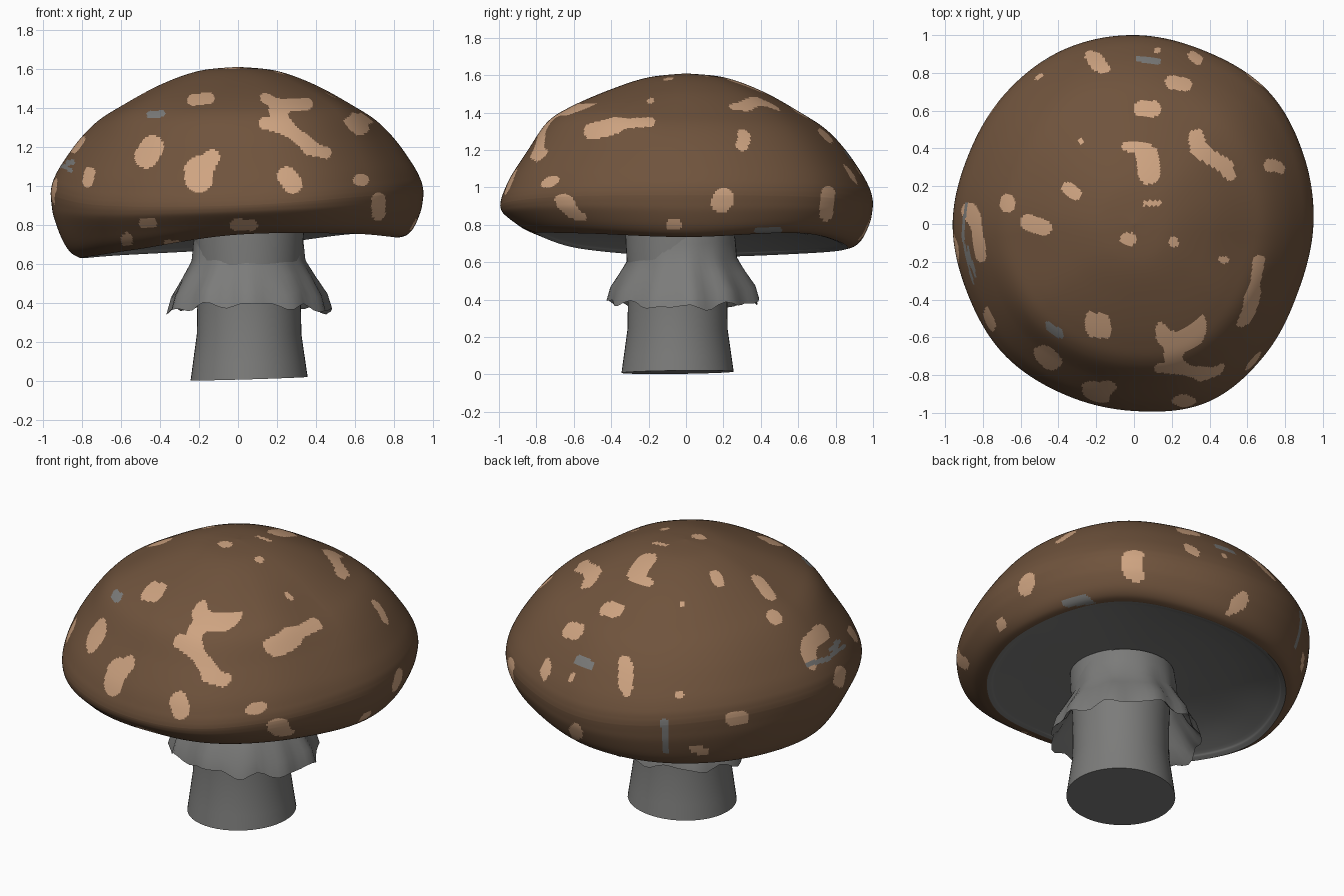
import bpy, bmesh, math
from mathutils import Vector

if "Cube" in bpy.data.objects:
    bpy.data.objects.remove(bpy.data.objects["Cube"])


def material(name, rgb):
    m = bpy.data.materials.new(name)
    m.diffuse_color = (*rgb, 1)
    m.use_nodes = True
    m.node_tree.nodes["Principled BSDF"].inputs["Base Color"].default_value = m.diffuse_color
    return m


BROWN = material("cap brown", (0.16, 0.087, 0.046))
TAN = material("spot tan", (0.62, 0.37, 0.22))
GREY = material("stem grey", (0.20, 0.20, 0.195))


def spline(pts, t, closed=False):
    """Catmull-Rom value at t in 0..1 through a list of numbers."""
    n = len(pts)
    f = t * (n if closed else n - 1)
    i = int(f) if closed else min(int(f), n - 2)
    f -= i
    at = (lambda k: pts[k % n]) if closed else (lambda k: pts[max(0, min(n - 1, k))])
    a, b, c, d = (at(i + k) for k in (-1, 0, 1, 2))
    return b + 0.5 * f * (c - a + f * (2 * a - 5 * b + 4 * c - d + f * (3 * (b - c) + d - a)))


def loft(name, rows, cols, point, mats, closed_loop=False):
    """Surface made of rings; point(row, turn) gives a position."""
    bm = bmesh.new()
    g = [[bm.verts.new(point(i, j / cols)) for j in range(cols)] for i in range(rows)]
    for i in range(rows if closed_loop else rows - 1):
        lo, hi = g[i], g[(i + 1) % rows]
        for j in range(cols):
            k = (j + 1) % cols
            f = bm.faces.new((lo[j], lo[k], hi[k], hi[j]))
            f.material_index = 2 if (len(mats) == 3 and i >= UPPER + ROLL) else 0
    bmesh.ops.remove_doubles(bm, verts=bm.verts, dist=1e-5)
    bmesh.ops.recalc_face_normals(bm, faces=bm.faces)
    me = bpy.data.meshes.new(name)
    bm.to_mesh(me)
    bm.free()
    for m in mats:
        me.materials.append(m)
    ob = bpy.data.objects.new(name, me)
    bpy.context.collection.objects.link(ob)
    bpy.ops.object.select_all(action='DESELECT')
    ob.select_set(True)
    bpy.context.view_layer.objects.active = ob
    bpy.ops.object.shade_smooth_by_angle(angle=math.radians(35))
    return ob


# --- Cap: outline, widest height, rim height and taper below, around the turn (from +x, ccw)
RAD = [.95, .97, 1.0, .99, 1.0, .995, .97, .95, .96, .955, .975, .975, .99, 1.02, .98, .94]
WIDE = [.96, .95, .91, .96, .96, .90, .90, .95]
RIM = [.735, .755, .68, .645, .63, .67, .75, .755]
TAPER = [0, 0, 0, 0, .35, 1.1, 1, .55]
# upper, lower and underside profiles; the front (F) is fuller above and tapers below
UP_R = [0, .21, .42, .63, .75, .85, .94, .982, .996, 1.0]
UP_H = [1, .967, .855, .685, .57, .42, .235, .12, .05, 0]
UP_F = [1, .967, .87, .74, .625, .42, .225, .10, .04, 0]
LOW_R = [1.0, .996, .985, .95, .91, .865]
LOW_F = [1.0, .996, .98, .925, .87, .80]
LOW_H = [1, .84, .6, .25, .06, 0]
LOW_G = [1, .87, .70, .41, .17, 0]
IN_R = [1, .97, .93, .7, .35, 0]
IN_H = [0, .08, .2, .6, .93, 1]
UPPER, ROLL, INNER = 130, 24, 20
TOP, CEIL = 1.61, .79
columns = {}


def column(t):
    if t not in columns:
        k = max(0, min(1, (-math.sin(math.tau * t) - .1) / .6))
        columns[t] = [spline(c, t, True) for c in (RAD, WIDE, RIM, TAPER)] + [k * k * (3 - 2 * k)]
    return columns[t]


def cap_point(i, t):
    R, w, b, low, k = column(t)

    def mix(side, front, s, k):
        return (1 - k) * spline(side, s) + k * spline(front, s)
    if i <= UPPER:
        s = i / UPPER
        r, z = spline(UP_R, s), w + (TOP - w) * mix(UP_H, UP_F, s, k)
    elif i <= UPPER + ROLL:
        s = (i - UPPER) / ROLL
        r, z = mix(LOW_R, LOW_F, s, low), b + (w - b) * mix(LOW_H, LOW_G, s, low)
    else:
        s = (i - UPPER - ROLL) / INNER
        r, z = mix(LOW_R, LOW_F, 1, low) * spline(IN_R, s), b + (CEIL - b) * spline(IN_H, s)
    a = math.tau * t
    return (R * r * math.cos(a), R * r * math.sin(a), z)


cap = loft("cap", UPPER + ROLL + INNER + 1, 540, cap_point, [BROWN, TAN, GREY])

# --- Spots: rounded strokes (u1, v1, u2, v2, radius) projected from four sides
FRONT = [(-.47, 1.15, -.44, 1.20, .06), (-.20, 1.04, -.20, 1.08, .074), (-.17, 1.10, -.13, 1.15, .037),
         (.25, 1.05, .28, 1.01, .05), (-.77, 1.02, -.76, 1.07, .028), (.62, 1.03, .64, 1.03, .03),
         (.72, .86, .72, .93, .036), (-.01, .80, .07, .80, .03), (-.48, .81, -.44, .81, .027),
         (-.57, .72, -.57, .73, .03), (-.36, .70, -.31, .70, .022), (-.23, 1.44, -.15, 1.45, .03),
         (.14, 1.45, .20, 1.42, .026), (.22, 1.41, .35, 1.42, .032), (.20, 1.39, .23, 1.31, .042),
         (.14, 1.32, .22, 1.31, .033), (.25, 1.30, .36, 1.21, .036), (.37, 1.19, .45, 1.17, .032)]
RIGHT = [(-.50, 1.30, -.38, 1.33, .045), (-.36, 1.34, -.19, 1.35, .026), (.19, .92, .20, .94, .057),
         (.30, 1.23, .31, 1.25, .034), (-.08, .80, -.05, .80, .027), (.75, .86, .76, .97, .037)]
ABOVE = [(-.23, .89, -.20, .84, .03), (.20, .75, .27, .74, .036), (.31, .89, .34, .87, .026),
         (.12, .92, .13, .92, .015), (.04, .61, .10, .61, .043), (-.04, .41, .05, .40, .026),
         (.07, .36, .08, .27, .06), (.33, .46, .34, .40, .042), (.36, .38, .48, .31, .040),
         (.49, .29, .51, .26, .032), (.72, .31, .74, .31, .034),
         (-.35, .19, -.31, .16, .034), (-.67, .12, -.67, .10, .04), (-.56, .01, -.48, -.02, .043),
         (-.04, -.08, -.02, -.08, .034), (.21, -.09, .21, -.10, .024), (.06, .11, .13, .11, .014),
         (.47, -.19, .48, -.19, .02), (-.28, .44, -.28, .44, .015), (-.87, .07, -.86, .05, .044),
         (-.84, .02, -.81, -.17, .03)]
BACK = [(-.34, .68, -.34, .55, .033), (-.04, .49, -.03, .49, .02), (.25, .36, .31, .37, .036),
        (.04, .20, .11, .19, .02), (-.61, .32, -.60, .30, .032), (.85, .66, .84, .60, .03)]
# grey worn patches
FRONT_G = [(-.45, 1.365, -.39, 1.37, .018), (-.87, 1.12, -.85, 1.12, .014)]
RIGHT_G = [(.38, .772, .50, .772, .015)]
ABOVE_G = [(.02, .875, .13, .86, .015)]
BACK_G = [(-.12, .34, -.11, .20, .02), (.67, .68, .78, .72, .014), (.78, .72, .87, .81, .010)]

s35, c35 = math.sin(math.radians(35)), math.cos(math.radians(35))
VIEWS = [  # u axis, v axis, direction towards viewer
    (Vector((1, 0, 0)), Vector((0, 0, 1)), Vector((0, -1, 0)), FRONT, FRONT_G),
    (Vector((0, 1, 0)), Vector((0, 0, 1)), Vector((1, 0, 0)), RIGHT, RIGHT_G),
    (Vector((1, 0, 0)), Vector((0, 1, 0)), Vector((0, 0, 1)), ABOVE, ABOVE_G),
    (Vector((-c35, -s35, 0)), Vector((.5 * s35, -.5 * c35, .866)),
     Vector((-.866 * s35, .866 * c35, .5)), BACK, BACK_G)]


def inside(u, v, strokes):
    """True where the softly blended strokes cover the point."""
    field = 0
    for a, b, c, d, r in strokes:
        if abs(u - a) > .3 or abs(v - b) > .3:
            continue
        dx, dy = c - a, d - b
        k = max(0, min(1, ((u - a) * dx + (v - b) * dy) / (dx * dx + dy * dy + 1e-9)))
        q = ((u - a - k * dx) ** 2 + (v - b - k * dy) ** 2) / (r * r)
        if q < 5:
            field += math.exp(1.8 * (1 - q))
    return field > 1


for f in cap.data.polygons:
    if f.material_index == 2:
        continue
    p, n = f.center.copy(), f.normal.copy()
    for U, V, D, tan, grey in VIEWS:
        if n.dot(D) > .08:
            u, v = p.dot(U), p.dot(V)
            if inside(u, v, grey):
                f.material_index = 2
                break
            if inside(u, v, tan):
                f.material_index = 1

# --- Stem: slightly waisted, foot cut at a small tilt
STEM = [(0, .0), (.30, .0), (.288, .09), (.268, .24), (.265, .42), (.272, .60), (.28, .75), (.28, .82), (0, .82)]


def stem_point(i, t):
    r, z = STEM[i]
    x, y = r * math.cos(math.tau * t), r * math.sin(math.tau * t)
    if z < .2:
        z += (.2 - z) / .2 * (.012 + .03 * x + .012 * y)
    return (x + .057, y - .045, z)


loft("stem", len(STEM), 48, stem_point, [GREY])

# --- Skirt: flared ring round the stem with a ragged double edge
SKIRT = [(.272, .78, 0), (.283, .70, .1), (.290, .62, .2), (.335, .54, .5), (.388, .45, 1),
         (.408, .375, 1.2), (.382, .40, 1.2), (.34, .47, .8), (.29, .56, .3), (.262, .62, 0)]


def skirt_point(i, t):
    r, z, k = SKIRT[i]
    a = math.tau * t
    r += k * (.010 * math.sin(11 * a) + .005 * math.sin(5 * a + 1) + .006 * math.cos(2 * a))
    z += k * (.010 * math.sin(9 * a + 2) + .008 * math.sin(14 * a) - .014 * math.cos(2 * a))
    return (r * math.cos(a) + .053, r * math.sin(a) - .015, z)


loft("skirt", len(SKIRT), 64, skirt_point, [GREY], closed_loop=True)
